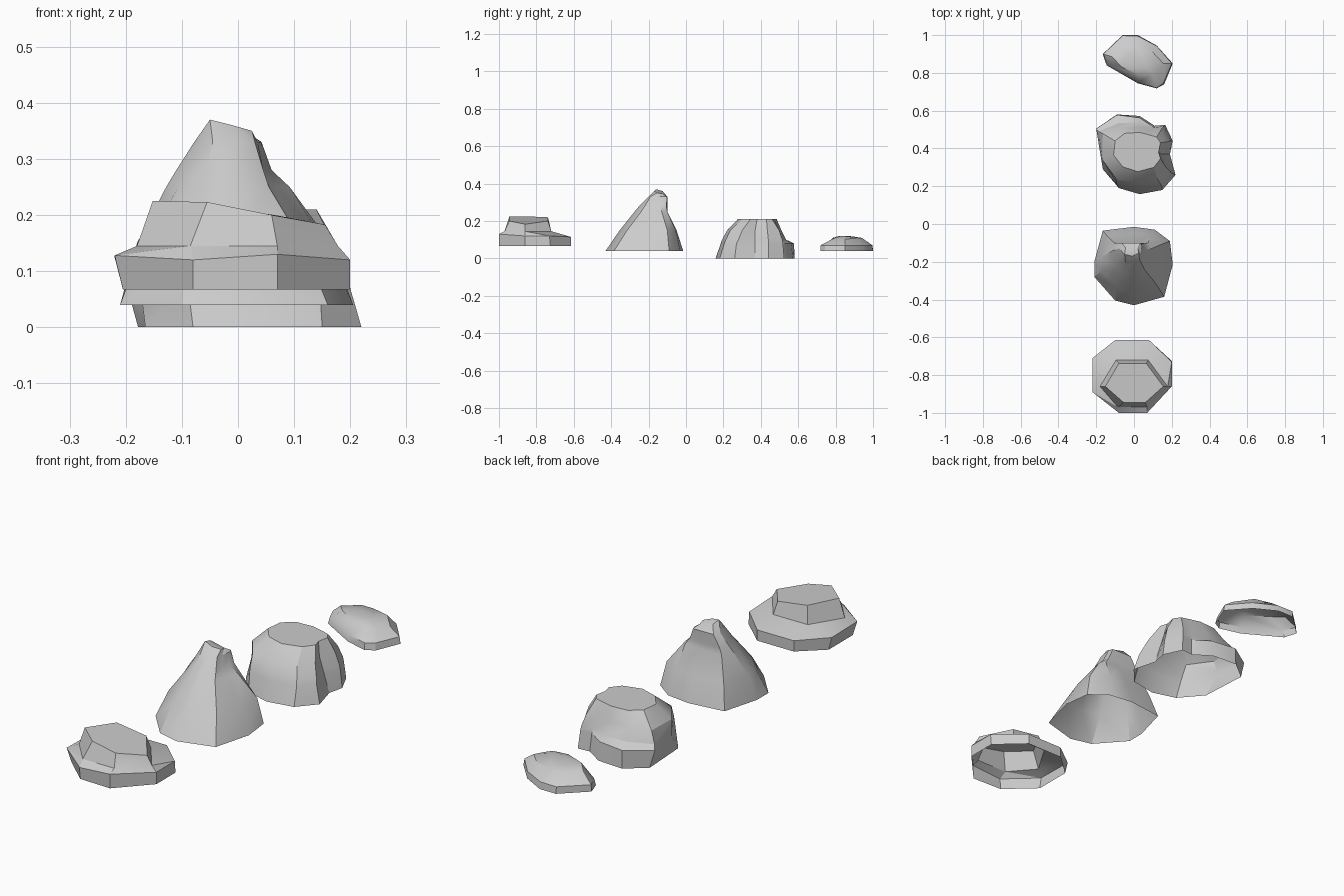
import bpy, bmesh, math
from mathutils import Vector


def ring(z, *pts):
    """Closed counter-clockwise outline; a point may carry its own height."""
    return [Vector((p[0], p[1], p[2] if len(p) > 2 else z)) for p in pts]


def skin(bm, a, b):
    """Join two outlines with outward faces; outlines may differ in count."""
    n, m = len(a), len(b)
    if n == m:
        for i in range(n):
            j = (i + 1) % n
            bm.faces.new((a[i], a[j], b[j], b[i]))
        return
    i = j = 0
    while i < n or j < m:
        p, q = a[i % n], b[j % m]
        pn, qn = a[(i + 1) % n], b[(j + 1) % m]
        if j == m or (i < n and (pn.co - q.co).length <= (qn.co - p.co).length):
            bm.faces.new((p, pn, q))
            i += 1
        else:
            bm.faces.new((p, qn, q))
            j += 1


def rock(name, rings, angle=30):
    """Open-bottomed stone shell made by skinning outlines and capping the top."""
    bm = bmesh.new()
    loops = [[bm.verts.new(p) for p in r] for r in rings]
    for a, b in zip(loops, loops[1:]):
        skin(bm, a, b)
    bm.faces.new(loops[-1])
    me = bpy.data.meshes.new(name)
    bm.to_mesh(me)
    bm.free()
    ob = bpy.data.objects.new(name, me)
    bpy.context.collection.objects.link(ob)
    bpy.ops.object.select_all(action='DESELECT')
    ob.select_set(True)
    bpy.context.view_layer.objects.active = ob
    bpy.ops.object.shade_smooth_by_angle(angle=math.radians(angle))
    return ob


# Stepped stone: octagonal plinth carrying a tilted hexagonal block
rock("stepped_rock", [
    ring(.067, (-.08, -.995), (.07, -1), (.2, -.86), (.2, -.725),
         (.08, -.615), (-.10, -.615), (-.205, -.71), (-.205, -.88)),
    ring(.12, (-.08, -1), (.07, -1, .13), (.2, -.86), (.2, -.73),
         (.08, -.615, .115), (-.10, -.615, .115), (-.22, -.71, .125), (-.22, -.89, .128)),
    ring(.145, (-.085, -.97), (.07, -.97), (.178, -.86), (.075, -.72),
         (-.095, -.72), (-.18, -.86)),
    ring(.2, (-.055, -.945, .223), (.06, -.945), (.155, -.86, .183), (.065, -.738),
         (-.08, -.738, .22), (-.152, -.86, .225)),
], 25)

# Tall peak: broad foot, shoulder ledge on the right, leaning knob
rock("peak_rock", [
    ring(.04, (0, -.43), (.16, -.385), (.205, -.215), (.19, -.09), (.11, -.03),
         (0, -.015), (-.165, -.035), (-.21, -.2), (-.21, -.28), (-.1, -.405)),
    ring(.15, (0, -.355), (.115, -.315), (.155, -.2), (.165, -.1), (.09, -.055),
         (0, -.05), (-.14, -.065), (-.18, -.18), (-.17, -.245), (-.09, -.335)),
    ring(.25, (0, -.275), (.055, -.24), (.065, -.18), (.092, -.13), (.075, -.1),
         (0, -.1), (-.105, -.1), (-.128, -.15), (-.105, -.21), (-.06, -.26)),
    ring(.28, (0, -.25), (.045, -.22), (.045, -.175), (.06, -.14), (.055, -.105),
         (0, -.1), (-.095, -.1), (-.11, -.14), (-.09, -.195), (-.055, -.235)),
    ring(.33, (0, -.2), (.03, -.19), (.035, -.16), (.042, -.12), (.035, -.1),
         (0, -.1), (-.065, -.1), (-.078, -.13), (-.07, -.17), (-.045, -.2)),
    ring(.36, (-.01, -.17), (.025, -.155, .35), (.02, -.125, .345),
         (-.045, -.125, .36), (-.05, -.16, .37)),
])

# Flat-topped boulder: notch on the right, low ledge at the back
rock("boulder_rock", [
    ring(0, (.03, .158), (.15, .18), (.22, .26), (.19, .37), (.205, .44), (.165, .525),
         (.11, .52), (.03, .572), (-.09, .58), (-.178, .51), (-.165, .29), (-.08, .19)),
    ring(.08, (.03, .186), (.145, .205), (.197, .27), (.165, .37), (.195, .44), (.158, .518),
         (.105, .512), (.03, .562), (-.09, .578), (-.2, .505), (-.175, .35), (-.09, .21)),
    ring(.1, (.03, .193), (.14, .213), (.19, .28), (.158, .37), (.19, .44), (.155, .515),
         (.1, .51), (.025, .535), (-.08, .535), (-.188, .49), (-.175, .35), (-.092, .217)),
    ring(.15, (.025, .22), (.125, .237), (.17, .3), (.142, .37), (.175, .435), (.142, .498),
         (.09, .5), (.02, .51), (-.08, .51), (-.165, .478), (-.168, .34), (-.095, .238)),
    ring(.21, (.02, .277), (.105, .3), (.14, .345), (.13, .38), (.14, .43), (.12, .46),
         (.08, .472), (.03, .485), (-.05, .48), (-.1, .44), (-.108, .365), (-.06, .303)),
])

# Low slab: steep front edge, gently domed back
rock("slab_rock", [
    ring(.04, (.02, .745), (.12, .718), (.16, .74), (.205, .85), (.12, .945),
         (.02, 1), (-.06, 1), (-.165, .9), (-.145, .84)),
    ring(.07, (.02, .75), (.12, .72), (.155, .745), (.2, .85), (.12, .943),
         (.02, .995), (-.06, .997), (-.163, .9), (-.138, .843)),
    ring(.11, (.03, .785), (.1, .795), (.13, .8, .1), (.155, .85, .102), (.09, .92),
         (.01, .94), (-.05, .94), (-.115, .885), (-.07, .835, .118)),
    ring(.12, (.02, .82), (.07, .83), (.05, .88, .117), (-.02, .89, .118), (-.06, .86)),
], 32)
